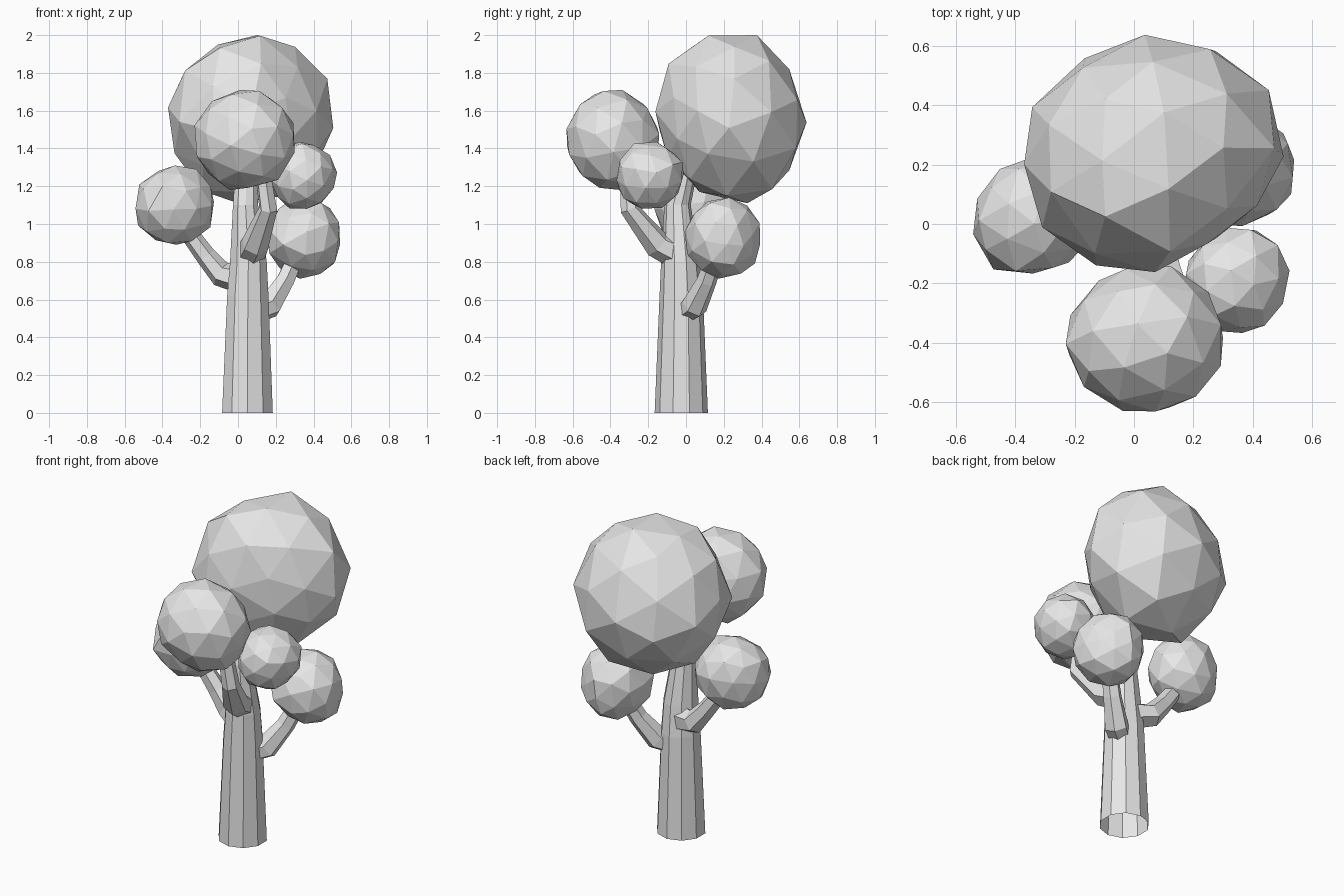
import bpy, bmesh, math, random
from mathutils import Vector, Euler

cube = bpy.data.objects.get("Cube")
if cube:
    bpy.data.objects.remove(cube, do_unlink=True)

random.seed(7)

grey = bpy.data.materials.new("plain grey")
grey.use_nodes = True
grey.diffuse_color = (0.8, 0.8, 0.8, 1)
grey.node_tree.nodes["Principled BSDF"].inputs["Base Color"].default_value = (0.8, 0.8, 0.8, 1)


def finish(name, bm):
    """Turn a bmesh into a flat shaded object."""
    bmesh.ops.recalc_face_normals(bm, faces=bm.faces)
    mesh = bpy.data.meshes.new(name)
    bm.to_mesh(mesh)
    bm.free()
    mesh.materials.append(grey)
    obj = bpy.data.objects.new(name, mesh)
    bpy.context.collection.objects.link(obj)
    return obj


def limb(name, points, radii, sides, level_rings=False):
    """Faceted tube through points, open at the bottom, closed at the tip."""
    pts = [Vector(p) for p in points]
    chord = pts[-1] - pts[0]
    bm = bmesh.new()
    rings = []
    for i, p in enumerate(pts):
        if level_rings:
            axis, ref = Vector((0, 0, 1)), Vector((1, 0, 0))
        else:
            # A shared reference direction keeps the rings from twisting
            axis = (pts[min(i + 1, len(pts) - 1)] - pts[max(i - 1, 0)]).normalized()
            ref = Vector((-chord.y, chord.x, 0)).normalized()
        u = (ref - axis * ref.dot(axis)).normalized()
        v = axis.cross(u)
        ring = []
        for k in range(sides):
            a = math.tau * (k + 0.5) / sides
            ring.append(bm.verts.new(p + radii[i] * (u * math.cos(a) + v * math.sin(a))))
        rings.append(ring)
    for low, high in zip(rings, rings[1:]):
        for k in range(sides):
            n = (k + 1) % sides
            bm.faces.new((low[k], low[n], high[n], high[k]))
    bm.faces.new(rings[-1])
    return finish(name, bm)


def leaf_ball(name, centre, size, bulges=(), jitter=0.04):
    """Irregular faceted ball, bulged or dented, fitted to a centre and size."""
    bm = bmesh.new()
    bmesh.ops.create_icosphere(bm, subdivisions=2, radius=1)
    turn = Euler([random.uniform(0, math.tau) for _ in range(3)]).to_matrix()
    for vert in bm.verts:
        normal = turn @ vert.co
        wobble = Vector([random.uniform(-jitter, jitter) for _ in range(3)])
        vert.co = normal + wobble
        for direction, amount in bulges:
            facing = max(0, normal.dot(Vector(direction).normalized()))
            vert.co += normal * amount * facing ** 4
    for axis in range(3):
        values = [vert.co[axis] for vert in bm.verts]
        low, high = min(values), max(values)
        for vert in bm.verts:
            t = (vert.co[axis] - low) / (high - low) - 0.5
            vert.co[axis] = centre[axis] + t * size[axis]
    return finish(name, bm)


# Trunk
limb("trunk",
     [(0.05, -0.025, 0), (0.052, -0.025, 0.62), (0.055, -0.03, 0.8),
      (0.04, -0.045, 1.1), (0.05, 0.02, 1.38)],
     [0.141, 0.115, 0.102, 0.07, 0.06], 10, level_rings=True)

# Branches
limb("left_low_branch",
     [(0.08, -0.01, 0.53), (0.165, 0.045, 0.565), (0.25, 0.11, 0.7), (0.33, 0.17, 0.88)],
     [0.06, 0.07, 0.053, 0.045], 6)
limb("right_branch",
     [(0.02, 0, 0.71), (-0.09, 0.045, 0.735), (-0.17, 0.045, 0.83), (-0.31, 0.035, 1.02)],
     [0.08, 0.068, 0.054, 0.045], 6)
limb("front_branch",
     [(0.065, -0.05, 0.84), (0.09, -0.15, 0.89), (0.16, -0.3, 1.08), (0.13, -0.31, 1.28)],
     [0.08, 0.074, 0.05, 0.042], 6)

# Foliage
leaf_ball("top_foliage", (0.067, 0.238, 1.555), (0.875, 0.8, 0.89),
          [((1, 1, 0), 0.08), ((-1, -1, 0), 0.04), ((1, -1, 0), -0.16), ((-1, 0, 1), -0.08),
           ((0, 1, -1), 0.07), ((0, -1, -1), -0.06)])
leaf_ball("front_foliage", (0.035, -0.387, 1.445), (0.53, 0.49, 0.53))
leaf_ball("right_foliage", (-0.335, 0.033, 1.1), (0.415, 0.4, 0.42),
          [((-1, -1, 0), 0.08), ((1, -1, 0), -0.1), ((-1, 1, 0), -0.06)])
leaf_ball("left_upper_foliage", (0.347, -0.19, 1.258), (0.355, 0.355, 0.355),
          [((1, 1, 0), 0.1)])
leaf_ball("left_lower_foliage", (0.345, 0.193, 0.925), (0.39, 0.4, 0.43),
          [((1, 1, 0), -0.15), ((-1, -1, 0), 0.15)])
